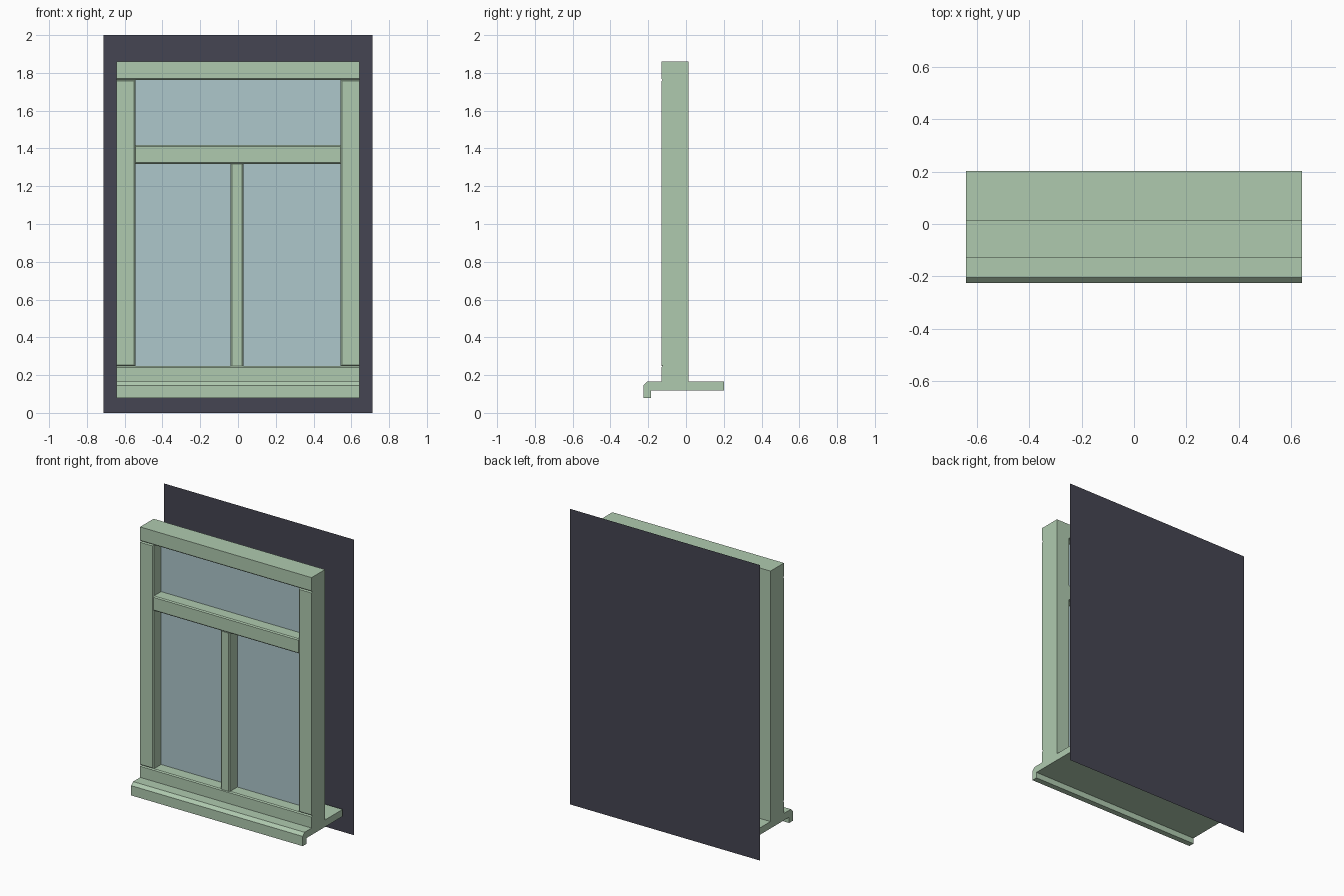
import bpy, bmesh

if "Cube" in bpy.data.objects:
    bpy.data.objects.remove(bpy.data.objects["Cube"])

W = 0.642               # half width of the frame
FRONT, BACK = -0.13, 0.014
C = 0.007               # chamfer size


def material(name, rgb):
    m = bpy.data.materials.new(name)
    m.diffuse_color = (*rgb, 1)
    m.use_nodes = True
    m.node_tree.nodes["Principled BSDF"].inputs["Base Color"].default_value = m.diffuse_color
    return m


PAINT = material("green_paint", (0.43, 0.59, 0.43))
GLASS = material("pale_glass", (0.42, 0.57, 0.60))
DARK = material("dark_backing", (0.06, 0.06, 0.085))


def finish(name, bm, mat):
    bmesh.ops.recalc_face_normals(bm, faces=bm.faces)
    me = bpy.data.meshes.new(name)
    bm.to_mesh(me)
    bm.free()
    me.materials.append(mat)
    ob = bpy.data.objects.new(name, me)
    bpy.context.collection.objects.link(ob)
    return ob


def extrude_x(name, profile, x0, x1):
    """Extrude a (y, z) profile from x0 to x1."""
    bm = bmesh.new()
    f = bm.faces.new([bm.verts.new((x0, y, z)) for y, z in profile])
    r = bmesh.ops.extrude_face_region(bm, geom=[f], use_keep_orig=True)
    verts = [v for v in r["geom"] if isinstance(v, bmesh.types.BMVert)]
    bmesh.ops.translate(bm, verts=verts, vec=(x1 - x0, 0, 0))
    return finish(name, bm, PAINT)


def member(name, x0, x1, z0, z1, sides):
    """Frame bar with its front edges chamfered on the listed sides."""
    bm = bmesh.new()
    bmesh.ops.create_cube(bm, size=1)
    for v in bm.verts:
        v.co = (x1 if v.co.x > 0 else x0,
                BACK if v.co.y > 0 else FRONT,
                z1 if v.co.z > 0 else z0)
    tests = {"left": (0, x0), "right": (0, x1), "bottom": (2, z0), "top": (2, z1)}
    edges = []
    for e in bm.edges:
        if all(abs(v.co.y - FRONT) < 1e-5 for v in e.verts):
            for s in sides:
                axis, val = tests[s]
                if all(abs(v.co[axis] - val) < 1e-5 for v in e.verts):
                    edges.append(e)
    bmesh.ops.bevel(bm, geom=edges, offset=C, segments=1, affect='EDGES')
    return finish(name, bm, PAINT)


def sheet(name, x0, x1, z0, z1, y, mat):
    bm = bmesh.new()
    bm.faces.new([bm.verts.new(p) for p in
                  ((x0, y, z0), (x1, y, z0), (x1, y, z1), (x0, y, z1))])
    return finish(name, bm, mat)


# Sill with drip lip, and the bottom rail rising from it
extrude_x("sill_and_bottom_rail", [
    (-0.186, 0.079), (-0.225, 0.079), (-0.225, 0.145), (-0.205, 0.165),
    (FRONT, 0.165), (FRONT, 0.24), (FRONT + C, 0.247), (BACK, 0.247),
    (BACK, 0.165), (0.202, 0.165), (0.202, 0.118), (-0.186, 0.118)], -W, W)

# Outer frame
member("head_rail", -W, W, 1.763, 1.86, ["bottom"])
member("left_jamb", -W, -0.543, 0.247, 1.763, ["right", "top", "bottom"])
member("right_jamb", 0.543, W, 0.247, 1.763, ["left", "top", "bottom"])

# Inner bars
member("transom", -0.543, 0.543, 1.318, 1.417, ["top", "bottom"])
member("mullion", -0.04, 0.028, 0.247, 1.318, ["left", "right"])

# Panes
for name, x0, x1, z0, z1 in (("top_pane", -0.543, 0.543, 1.417, 1.763),
                             ("left_pane", -0.543, -0.04, 0.247, 1.318),
                             ("right_pane", 0.028, 0.543, 0.247, 1.318)):
    sheet(name, x0, x1, z0, z1, -0.047, GLASS)

# Dark backing sheet behind the window
sheet("backing_sheet", -0.712, 0.712, 0, 2, 0.225, DARK)
